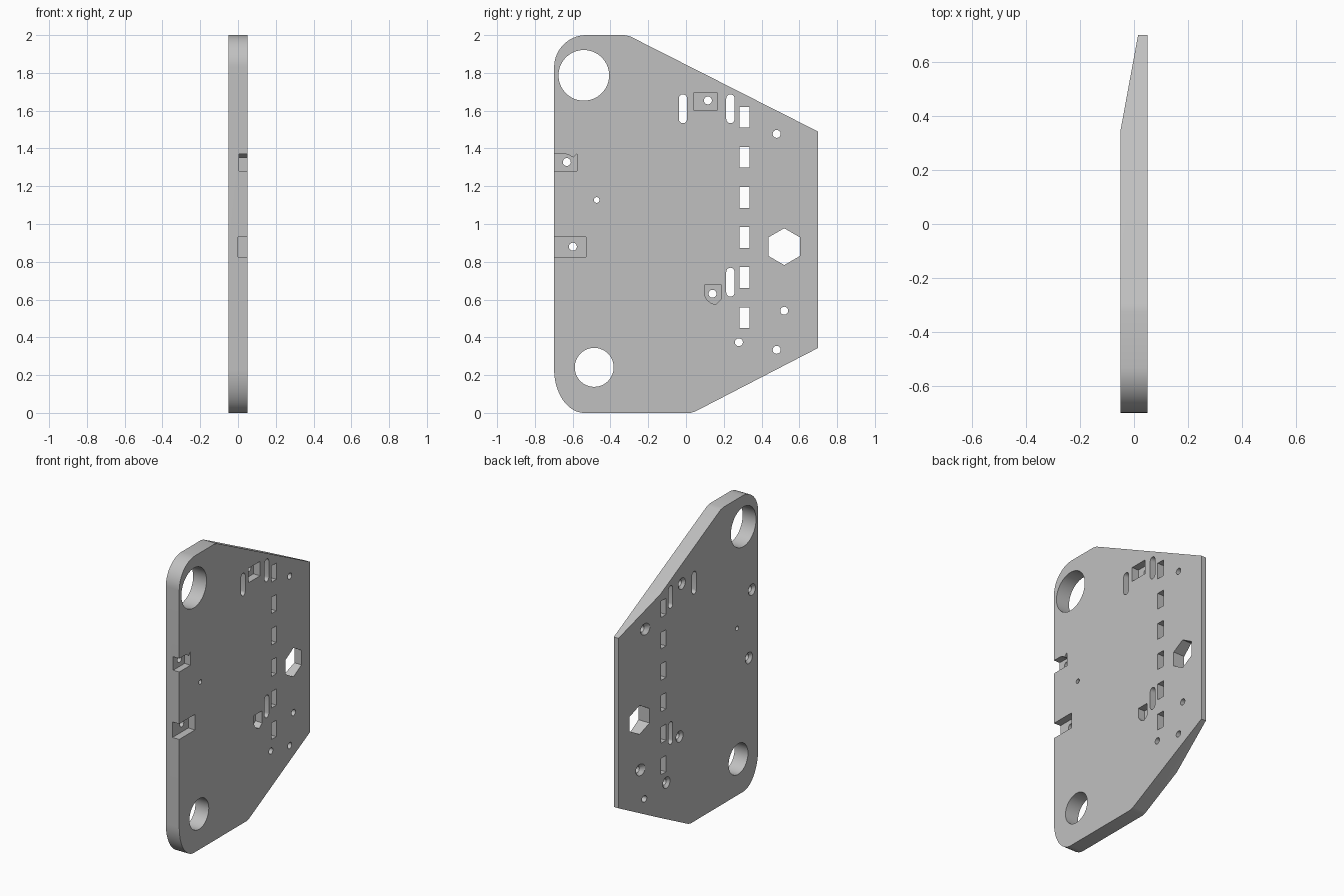
import bpy, bmesh
from math import cos, sin, pi, radians
from mathutils import Vector

if "Cube" in bpy.data.objects:
    bpy.data.objects.remove(bpy.data.objects["Cube"], do_unlink=True)

HALF = 0.05          # half the plate thickness
TAPER_Y = 0.345      # where the left face starts to slope inward

grey = bpy.data.materials.new("plain grey")
grey.use_nodes = True
grey.diffuse_color = (0.53, 0.53, 0.53, 1)
grey.node_tree.nodes["Principled BSDF"].inputs["Base Color"].default_value = (0.53, 0.53, 0.53, 1)


def arc(y, z, ry, rz, start, end, n):
    """Points of an elliptical arc in the side plane, angles in degrees."""
    angles = [radians(start + (end - start) * i / n) for i in range(n + 1)]
    return [(y + ry * cos(a), z + rz * sin(a)) for a in angles]


def circle(y, z, r, n=32, start=0):
    return arc(y, z, r, r, start, start + 360, n)[:-1]


def rect(y0, y1, z0, z1):
    return [(y0, z0), (y1, z0), (y1, z1), (y0, z1)]


def slot(y, z, r=0.022, length=0.153):
    h = length / 2 - r
    return arc(y, z + h, r, r, 0, 180, 12) + arc(y, z - h, r, r, 180, 360, 12)


def solid(name, near, far, x0, x1):
    """Closed solid between two side outlines with equal point counts."""
    bm = bmesh.new()
    a = [bm.verts.new((x0, y, z)) for y, z in near]
    b = [bm.verts.new((x1, y, z)) for y, z in far]
    bm.faces.new(a)
    bm.faces.new(b[::-1])
    for i in range(len(a)):
        j = (i + 1) % len(a)
        bm.faces.new((a[i], b[i], b[j], a[j]))
    bmesh.ops.recalc_face_normals(bm, faces=bm.faces)
    mesh = bpy.data.meshes.new(name)
    bm.to_mesh(mesh)
    bm.free()
    obj = bpy.data.objects.new(name, mesh)
    bpy.context.collection.objects.link(obj)
    return obj


# Plate outline with rounded front corners and sloping back corners
outline = (arc(-0.538, 0.23, 0.16, 0.23, 180, 270, 20)
           + [(0.025, 0), (0.05, 0.008), (0.698, 0.343), (0.698, 1.49), (-0.295, 1.993), (-0.325, 2)]
           + arc(-0.528, 1.83, 0.17, 0.17, 90, 180, 20))
plate = solid("side_plate", outline, outline, -HALF, HALF)
plate.data.materials.append(grey)

# Taper the left face toward the back edge
bm = bmesh.new()
bm.from_mesh(plate.data)
cut = bmesh.ops.bisect_plane(bm, geom=bm.verts[:] + bm.edges[:] + bm.faces[:],
                             plane_co=(-HALF, TAPER_Y, 0),
                             plane_no=Vector((-0.353, 0.065, 0)).normalized(), clear_outer=True)
bmesh.ops.holes_fill(bm, edges=[e for e in bm.edges if e.is_boundary])
bmesh.ops.recalc_face_normals(bm, faces=bm.faces)
bm.to_mesh(plate.data)
bm.free()

bpy.context.view_layer.objects.active = plate


def carve(near, far=None, x0=-0.1, x1=0.1):
    cutter = solid("cutter", near, far or near, x0, x1)
    cutter.hide_render = True
    mod = plate.modifiers.new("cut", "BOOLEAN")
    mod.operation = "DIFFERENCE"
    mod.solver = "EXACT"
    mod.object = cutter
    bpy.ops.object.modifier_apply(modifier=mod.name)
    bpy.data.objects.remove(cutter, do_unlink=True)


# Pockets sunk into the right face, two of them open at the front edge
notch = [(-0.75, 1.28), (-0.577, 1.28), (-0.577, 1.372), (-0.597, 1.352), (-0.625, 1.368), (-0.645, 1.371), (-0.75, 1.371)]
shield = [(0.1, 0.681), (0.1, 0.62), (0.11, 0.6), (0.13, 0.583), (0.155, 0.573), (0.185, 0.6), (0.185, 0.681)]
carve(notch, x0=0.005)
carve(rect(-0.75, -0.53, 0.825, 0.93), x0=0)
carve(rect(0.042, 0.164, 1.6, 1.697), x0=0)
carve(shield, x0=0)

# Large round holes and the hexagonal hole
carve(circle(-0.541, 1.787, 0.134, 64))
carve(circle(-0.486, 0.241, 0.103, 64))
carve(circle(0.52, 0.88, 0.0975, 6, 90))

# Slots and the column of rectangular windows
for y, z in ((-0.016, 1.61), (0.235, 1.61), (0.235, 0.692)):
    carve(slot(y, z))
for i in range(6):
    z = 0.504 + 0.2122 * i
    carve(rect(0.284, 0.337, z - 0.055, z + 0.055))

# Plain small holes
carve(circle(-0.473, 1.127, 0.015))
carve(circle(0.48, 0.334, 0.021))

# Screw holes, countersunk from the left face
for y, z in ((0.48, 1.477), (0.52, 0.541), (0.28, 0.374), (0.116, 1.654),
             (0.14, 0.631), (-0.631, 1.328), (-0.599, 0.88)):
    surface = -HALF + max(0, y - TAPER_Y) * 0.065 / 0.353
    carve(circle(y, z, 0.021))
    carve(circle(y, z, 0.05), circle(y, z, 0.018), surface - 0.012, surface + 0.02)

# Smooth the curved walls and keep the edges sharp
plate.select_set(True)
bpy.ops.object.shade_smooth_by_angle(angle=radians(25))
